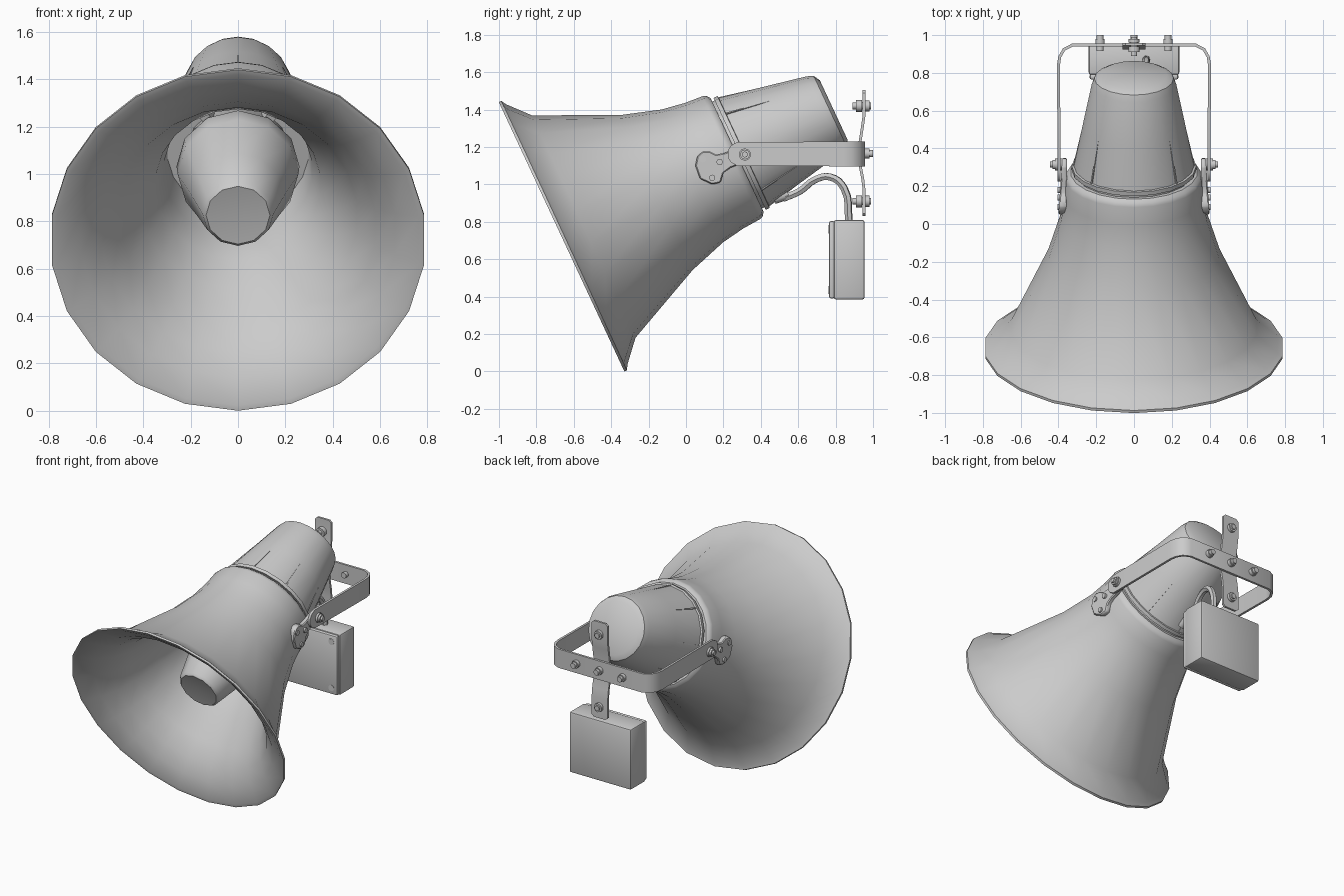
import bpy, bmesh, math
from mathutils import Matrix, Vector

if "Cube" in bpy.data.objects:
    bpy.data.objects.remove(bpy.data.objects["Cube"])

# Horn axis: starts at rim centre, points back and up by 25 degrees
AXIS = Matrix.Translation((0, -0.665, 0.72)) @ Matrix.Rotation(math.radians(-65), 4, 'X')


def finish(bm, name, matrix=None):
    bmesh.ops.remove_doubles(bm, verts=bm.verts, dist=1e-5)
    bmesh.ops.recalc_face_normals(bm, faces=bm.faces)
    me = bpy.data.meshes.new(name)
    bm.to_mesh(me)
    bm.free()
    ob = bpy.data.objects.new(name, me)
    bpy.context.collection.objects.link(ob)
    if matrix:
        ob.matrix_world = matrix
    return ob


def bevel(ob, width, segments=1):
    m = ob.modifiers.new("bevel", 'BEVEL')
    m.width, m.segments = width, segments


def lathe(name, profile, sides, matrix=AXIS):
    """Revolve (distance along axis, radius) points."""
    bm = bmesh.new()
    vs = [bm.verts.new((0, -r, t)) for t, r in profile]
    es = [bm.edges.new(p) for p in zip(vs, vs[1:])]
    bmesh.ops.spin(bm, geom=vs + es, cent=(0, 0, 0), axis=(0, 0, 1),
                   angle=math.tau, steps=sides)
    return finish(bm, name, matrix)


def strap(name, path, side, thick):
    """Ribbon through (point, half width) pairs, widened along 'side'."""
    bm = bmesh.new()
    side = Vector(side)
    rows = [(bm.verts.new(Vector(p) - side * w), bm.verts.new(Vector(p) + side * w))
            for p, w in path]
    for a, b in zip(rows, rows[1:]):
        bm.faces.new((a[0], a[1], b[1], b[0]))
    ob = finish(bm, name)
    m = ob.modifiers.new("solid", 'SOLIDIFY')
    m.thickness, m.offset = thick, 0
    return ob


def box(name, lo, hi):
    bm = bmesh.new()
    bmesh.ops.create_cube(bm, size=1)
    for v in bm.verts:
        v.co = [(l + h) / 2 + c * (h - l) for l, h, c in zip(lo, hi, v.co)]
    ob = finish(bm, name)
    bevel(ob, 0.012, 2)
    return ob


def bolt(name, start, direction, parts):
    """Stack of (from, to, radius) discs along a direction."""
    prof = []
    for a, b, r in parts:
        prof += [(a, r), (b, r)]
    prof = [(parts[0][0], 0)] + prof + [(parts[-1][1], 0)]
    rot = Vector(direction).to_track_quat('Z', 'Y').to_matrix().to_4x4()
    return lathe(name, prof, 10, Matrix.Translation(start) @ rot)


# Flared horn bell with lip, collar and a narrower inner wall
lathe("horn_bell", [(1.035, 0), (1.035, 0.336), (1.02, 0.356), (1.0, 0.363), (0.9, 0.37),
                    (0.772, 0.391), (0.56, 0.457), (0.13, 0.656), (0.03, 0.768),
                    (0.015, 0.795), (0.0, 0.795), (0.003, 0.772), (0.06, 0.67), (0.13, 0.585),
                    (0.24, 0.507), (0.42, 0.42), (0.56, 0.35), (0.7, 0.315), (0.9, 0.3),
                    (0.9, 0)], 22)

# Inner reflex cone inside the bell, with its two struts
lathe("inner_cone", [(0.262, 0), (0.25, 0.135), (0.265, 0.15), (0.45, 0.197), (0.66, 0.255),
                     (0.74, 0.26), (0.78, 0.235), (0.92, 0.21)], 12)
for s in (-1, 1):
    a = math.radians(32 * s)
    d = Vector((math.sin(a), -math.cos(a), 0))
    strap("cone_strut", [(d * 0.2 + Vector((0, 0, 0.8)), 0.05),
                         (d * 0.32 + Vector((0, 0, 0.8)), 0.05)],
          (0, 0, 1), 0.04).matrix_world = AXIS

# Driver housing behind the bell
lathe("driver_neck", [(1.02, 0.315), (1.06, 0.315)], 20)
lathe("driver_housing", [(1.05, 0), (1.05, 0.33), (1.073, 0.33), (1.075, 0.318), (1.3, 0.274),
                         (1.55, 0.224), (1.585, 0.21), (1.605, 0.175), (1.605, 0)], 20)
for i in range(8):
    bm = bmesh.new()
    tri = [(1.075, 0.31), (1.075, 0.322), (1.32, 0.269)]
    ends = [[bm.verts.new((x, -r, t)) for t, r in tri] for x in (-0.004, 0.004)]
    bm.faces.new(ends[0])
    bm.faces.new(ends[1])
    for k in range(3):
        j = (k + 1) % 3
        bm.faces.new((ends[0][k], ends[0][j], ends[1][j], ends[1][k]))
    finish(bm, "housing_rib", AXIS @ Matrix.Rotation(math.tau * i / 8, 4, 'Z'))

# U-shaped mounting bracket
half = [((0.396, 0.225, 1.163), 0.02), ((0.396, 0.24, 1.163), 0.045),
        ((0.396, 0.275, 1.163), 0.064), ((0.4, 0.84, 1.163), 0.066),
        ((0.393, 0.885, 1.163), 0.066), ((0.37, 0.925, 1.163), 0.066),
        ((0.325, 0.948, 1.163), 0.066)]
mirror = [((-p[0], p[1], p[2]), w) for p, w in reversed(half)]
strap("u_bracket", half + mirror, (0, 0, 1), 0.016)

# Lugs on the bell sides, with pivot bolts and lug screws
LUG = [(0.05, 1.1), (0.06, 1.15), (0.09, 1.178), (0.125, 1.178), (0.16, 1.16), (0.21, 1.17),
       (0.3, 1.205), (0.345, 1.19), (0.35, 1.14), (0.31, 1.115), (0.24, 1.09), (0.2, 1.06),
       (0.185, 1.01), (0.14, 1.0), (0.075, 1.03)]
for s in (-1, 1):
    bm = bmesh.new()
    f = bm.faces.new([bm.verts.new((s * 0.355, y, z)) for y, z in LUG])
    ext = bmesh.ops.extrude_face_region(bm, geom=[f])
    for v in ext["geom"]:
        if isinstance(v, bmesh.types.BMVert):
            v.co.x = s * (0.404 - 0.07 * v.co.y)
    bevel(finish(bm, "side_lug"), 0.006)
    bolt("pivot_bolt", (s * 0.37, 0.315, 1.16), (s, 0, 0),
         [(0, 0.048, 0.033), (0.048, 0.062, 0.026), (0.062, 0.075, 0.016)])
    for y, z in ((0.09, 1.135), (0.14, 1.035), (0.18, 1.12)):
        bolt("lug_screw", (s * 0.39, y, z), (s, 0, 0), [(0, 0.014, 0.017)])

# Upright plate that carries the bracket and the box
strap("upright_plate", [((0, 0.952, 1.505), 0.045), ((0, 0.952, 1.49), 0.062),
                        ((0, 0.952, 1.37), 0.062), ((0, 0.945, 1.32), 0.062),
                        ((0, 0.931, 1.23), 0.062), ((0, 0.931, 1.1), 0.062),
                        ((0, 0.945, 1.03), 0.062), ((0, 0.952, 0.97), 0.062),
                        ((0, 0.952, 0.845), 0.062), ((0, 0.952, 0.83), 0.045)],
      (1, 0, 0), 0.015)
for z in (1.42, 0.91):
    bolt("plate_bolt", (0, 0.89, z), (0, 1, 0),
         [(0, 0.02, 0.018), (0.02, 0.05, 0.032), (0.05, 0.07, 0.02),
          (0.07, 0.09, 0.03), (0.09, 0.1, 0.018)])
for x in (-0.18, 0, 0.18):
    bolt("bracket_bolt", (x, 0.915, 1.165), (0, 1, 0),
         [(0, 0.03, 0.02), (0.03, 0.065, 0.026), (0.065, 0.085, 0.019)])

# Junction box with front lid and screws
box("junction_box", (-0.24, 0.79, 0.385), (0.24, 0.955, 0.81))
box("box_lid", (-0.235, 0.764, 0.39), (0.235, 0.796, 0.805))
for x in (-0.19, 0.19):
    for z in (0.435, 0.76):
        bolt("lid_screw", (x, 0.77, z), (0, -1, 0), [(0, 0.008, 0.022)])

# Cable from driver to box
cu = bpy.data.curves.new("cable", 'CURVE')
cu.dimensions = '3D'
cu.bevel_depth, cu.bevel_resolution, cu.resolution_u = 0.021, 1, 4
cu.use_fill_caps = True
sp = cu.splines.new('BEZIER')
pts = [(0, 0.52, 0.925), (0.01, 0.61, 0.965), (0.03, 0.69, 1.025), (0.045, 0.77, 1.04),
       (0.06, 0.845, 0.98), (0.065, 0.872, 0.8)]
sp.bezier_points.add(len(pts) - 1)
for b, p in zip(sp.bezier_points, pts):
    b.co = p
    b.handle_left_type = b.handle_right_type = 'AUTO'
bpy.context.collection.objects.link(bpy.data.objects.new("cable", cu))
bolt("cable_gland", (0, 0.47, 0.925), (0, 0.9, 0.3), [(0, 0.06, 0.03), (0.06, 0.08, 0.024)])

# Apply modifiers, then smooth shading with sharp edges kept
for ob in bpy.data.objects:
    ob.select_set(True)
    bpy.context.view_layer.objects.active = ob
bpy.ops.object.convert(target='MESH')
bpy.ops.object.shade_smooth_by_angle(angle=math.radians(37))
